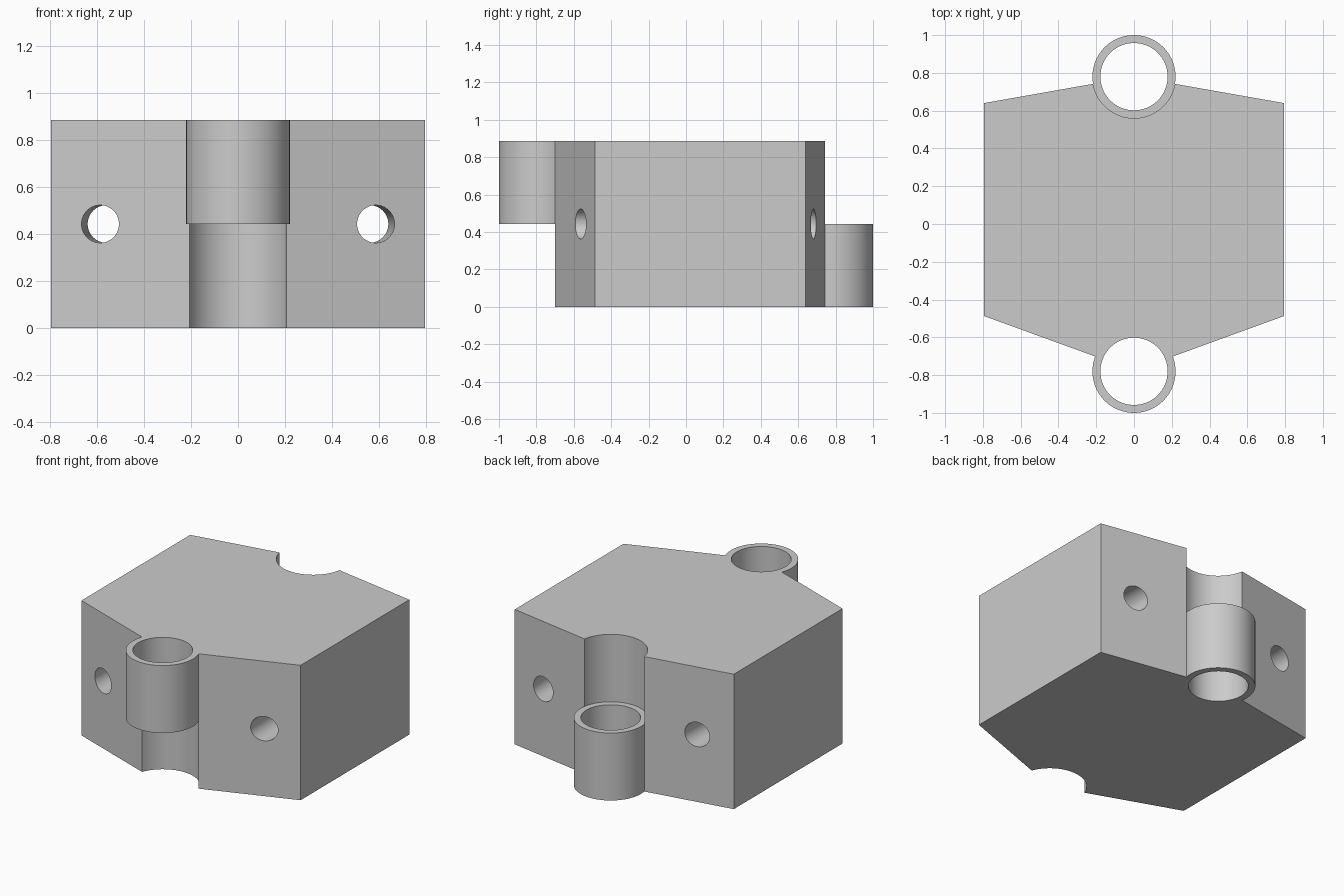
import bpy
import bmesh
from mathutils import Matrix

cube = bpy.data.objects.get("Cube")
if cube:
    bpy.data.objects.remove(cube, do_unlink=True)

HEIGHT = 0.885
MID = HEIGHT / 2
BARREL_Y = 0.78
OUTER, BORE = 0.22, 0.178
SCREW_R, SCREW_X, SCREW_SKEW = 0.08, 0.573, -0.0217

grey = bpy.data.materials.new("plain grey")
grey.use_nodes = True
grey.diffuse_color = (0.6, 0.6, 0.6, 1)
grey.node_tree.nodes["Principled BSDF"].inputs["Base Color"].default_value = (0.6, 0.6, 0.6, 1)


def add_object(name, bm):
    bmesh.ops.recalc_face_normals(bm, faces=bm.faces)
    mesh = bpy.data.meshes.new(name)
    bm.to_mesh(mesh)
    bm.free()
    obj = bpy.data.objects.new(name, mesh)
    bpy.context.collection.objects.link(obj)
    return obj


def prism(name, outline, z0, z1):
    bm = bmesh.new()
    face = bm.faces.new([bm.verts.new((x, y, z0)) for x, y in outline])
    side = bmesh.ops.extrude_face_region(bm, geom=[face])["geom"]
    verts = [v for v in side if isinstance(v, bmesh.types.BMVert)]
    bmesh.ops.translate(bm, verts=verts, vec=(0, 0, z1 - z0))
    return add_object(name, bm)


def cylinder(name, radius, y, z0, z1):
    bm = bmesh.new()
    bmesh.ops.create_cone(bm, cap_ends=True, segments=96, radius1=radius, radius2=radius,
                          depth=z1 - z0, matrix=Matrix.Translation((0, y, (z0 + z1) / 2)))
    return add_object(name, bm)


def screw_cutter(side):
    # Long rod along y, leaning slightly inward towards the back
    bm = bmesh.new()
    bmesh.ops.create_cone(bm, cap_ends=True, segments=64, radius1=SCREW_R, radius2=SCREW_R,
                          depth=2, matrix=Matrix.Rotation(1.5707963, 4, "X"))
    for v in bm.verts:
        v.co.x += side * (SCREW_X + SCREW_SKEW * v.co.y)
        v.co.z += MID
    return add_object("screw_hole_cutter", bm)


def combine(target, tool, operation):
    tool.hide_render = True
    mod = target.modifiers.new("combine", "BOOLEAN")
    mod.operation = operation
    mod.solver = "EXACT"
    mod.object = tool
    bpy.context.view_layer.objects.active = target
    bpy.ops.object.modifier_apply(modifier=mod.name)
    bpy.data.objects.remove(tool, do_unlink=True)


# Six-sided block
right_half = [(0, -0.776), (0.795, -0.487), (0.795, 0.64), (0, 0.78)]
left_half = [(-x, y) for x, y in reversed(right_half[1:3])]
block = prism("hinge_block", right_half + left_half, 0, HEIGHT)

# Recesses that receive a neighbouring barrel: low at the front, high at the back
combine(block, cylinder("front_recess", OUTER, -BARREL_Y, -0.2, MID), "DIFFERENCE")
combine(block, cylinder("back_recess", OUTER, BARREL_Y, MID, HEIGHT + 0.2), "DIFFERENCE")

# Barrels: high at the front, low at the back
combine(block, cylinder("front_barrel", OUTER, -BARREL_Y, MID, HEIGHT), "UNION")
combine(block, cylinder("back_barrel", OUTER, BARREL_Y, 0, MID), "UNION")

# Barrel bores and screw holes
for end in (-1, 1):
    combine(block, cylinder("bore", BORE, end * BARREL_Y, -0.2, HEIGHT + 0.2), "DIFFERENCE")
    combine(block, screw_cutter(end), "DIFFERENCE")

# Colour and shading
block.data.materials.clear()
block.data.materials.append(grey)
for poly in block.data.polygons:
    poly.material_index = 0
bpy.ops.object.select_all(action="DESELECT")
block.select_set(True)
bpy.context.view_layer.objects.active = block
bpy.ops.object.shade_smooth_by_angle(angle=0.5)
